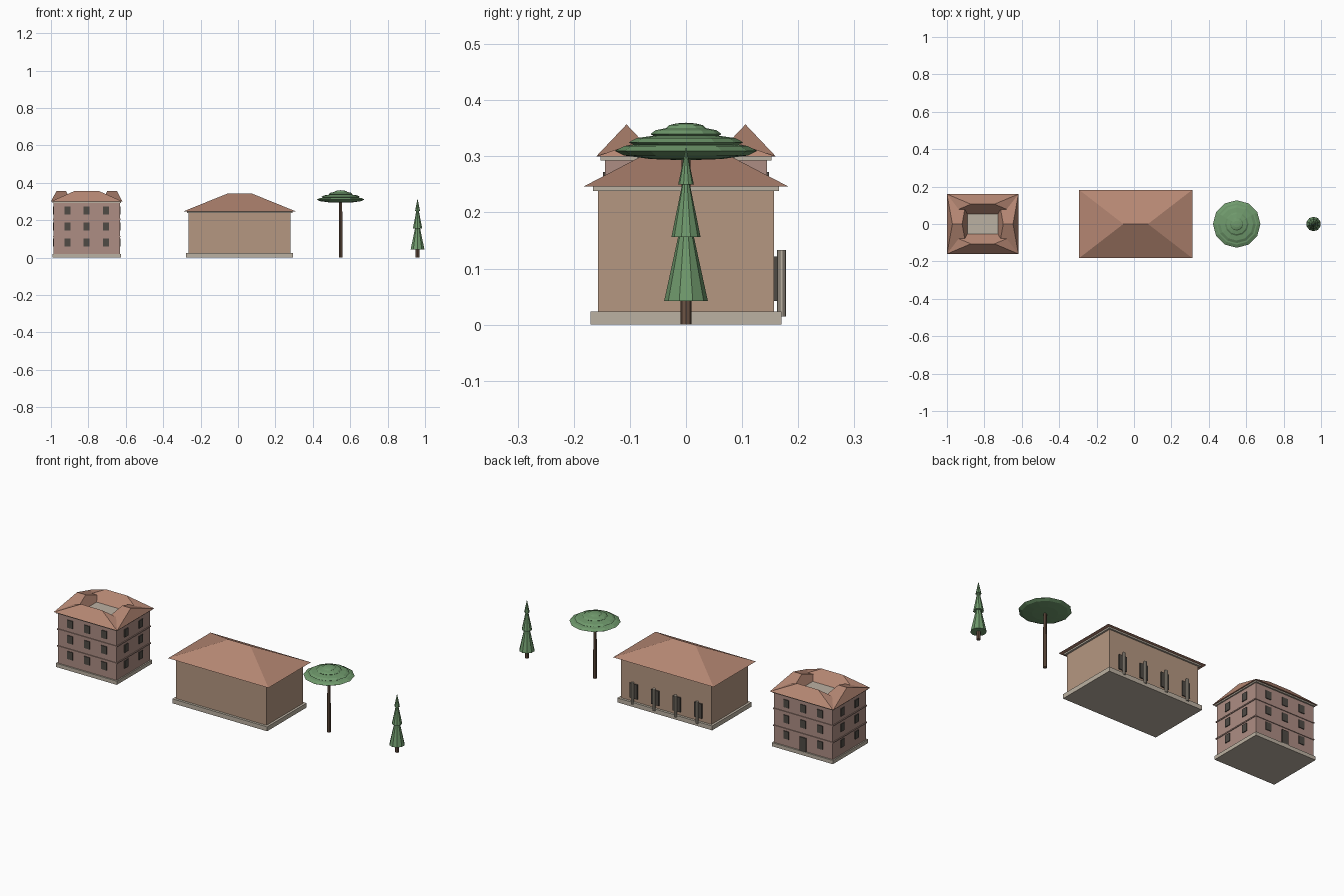
import bpy, bmesh, math

if "Cube" in bpy.data.objects:
    bpy.data.objects.remove(bpy.data.objects["Cube"])


def material(name, color):
    m = bpy.data.materials.new(name)
    m.diffuse_color = (*color, 1)
    m.use_nodes = True
    m.node_tree.nodes["Principled BSDF"].inputs["Base Color"].default_value = m.diffuse_color
    return m


ROOF = material("roof_tile", (0.46, 0.24, 0.17))
OCHRE = material("ochre_plaster", (0.46, 0.31, 0.22))
PINK = material("pink_plaster", (0.42, 0.27, 0.23))
STONE = material("pale_stone", (0.50, 0.44, 0.36))
DARK = material("dark_opening", (0.08, 0.07, 0.06))
BARK = material("bark", (0.15, 0.09, 0.06))
LEAF = material("foliage", (0.16, 0.32, 0.15))


def finish(name, bm, mat):
    bmesh.ops.recalc_face_normals(bm, faces=bm.faces)
    me = bpy.data.meshes.new(name)
    bm.to_mesh(me)
    bm.free()
    me.materials.append(mat)
    ob = bpy.data.objects.new(name, me)
    bpy.context.collection.objects.link(ob)
    return ob


def box(name, cx, cy, hx, hy, z0, z1, mat):
    bm = bmesh.new()
    bmesh.ops.create_cube(bm, size=2)
    for v in bm.verts:
        v.co = (cx + v.co.x * hx, cy + v.co.y * hy, (z0 + z1) / 2 + v.co.z * (z1 - z0) / 2)
    return finish(name, bm, mat)


def cone(name, cx, cy, r1, r2, z0, z1, sides, mat):
    bm = bmesh.new()
    bmesh.ops.create_cone(bm, cap_ends=True, segments=sides, radius1=r1, radius2=r2, depth=z1 - z0)
    bmesh.ops.remove_doubles(bm, verts=bm.verts, dist=1e-5)
    bmesh.ops.translate(bm, verts=bm.verts, vec=(cx, cy, (z0 + z1) / 2))
    return finish(name, bm, mat)


def hip_roof(name, cx, cy, hx, hy, ridge, z0, z1, mat):
    """Rectangle of eaves rising to a ridge along x of half-length ridge."""
    bm = bmesh.new()
    e = [bm.verts.new((cx + sx * hx, cy + sy * hy, z0))
         for sx, sy in ((-1, -1), (1, -1), (1, 1), (-1, 1))]
    a, b = (bm.verts.new((cx + s * ridge, cy, z1)) for s in (-1, 1))
    for f in ((e[0], e[1], b, a), (e[1], e[2], b), (e[2], e[3], a, b), (e[3], e[0], a), e[::-1]):
        bm.faces.new(f)
    return finish(name, bm, mat)


# Courtyard house: body, base, string courses, cornice
PX, HX, HY = -0.809, 0.177, 0.144
box("house_plinth", PX, 0, 0.184, 0.152, 0, 0.02, STONE)
box("house_walls", PX, 0, HX, HY, 0.02, 0.295, PINK)
for z in (0.113, 0.205):
    box("house_string_course", PX, 0, HX + 0.004, HY + 0.004, z - 0.003, z + 0.003, PINK)
box("house_cornice", PX, 0, 0.184, 0.152, 0.293, 0.3, STONE)
box("courtyard_floor", PX, 0, 0.082, 0.055, 0.296, 0.302, STONE)

# Four hipped wings around the courtyard
for s in (-1, 1):
    hip_roof("long_wing_roof", PX, s * 0.106, 0.191, 0.054, 0.063, 0.3, 0.357, ROOF)
    hip_roof("short_wing_roof", PX + s * 0.136, 0, 0.055, 0.16, 0.026, 0.3, 0.355, ROOF)

# House windows on all four sides, and a back door
for row, z in enumerate((0.08, 0.167, 0.251)):
    for s in (-1, 1):
        for dx in (-0.102, 0, 0.102):
            if s == 1 and row == 0 and dx == 0:
                continue
            box("house_window", PX + dx, s * HY, 0.016, 0.004, z - 0.021, z + 0.021, DARK)
        for dy in (-0.062, 0.062):
            box("house_side_window", PX + s * HX, dy, 0.004, 0.016, z - 0.021, z + 0.021, DARK)
box("house_door", PX, HY, 0.019, 0.006, 0.02, 0.095, DARK)

# Long hall
LX = 0.009
box("hall_plinth", LX, 0, 0.286, 0.17, 0, 0.024, STONE)
box("hall_walls", LX, 0, 0.273, 0.157, 0.024, 0.24, OCHRE)
box("hall_cornice", LX, 0, 0.283, 0.166, 0.238, 0.246, STONE)
hip_roof("hall_roof", LX, 0, 0.303, 0.183, 0.066, 0.246, 0.342, ROOF)

# Niches with columns along the back of the hall
for i in range(4):
    x = LX + (i - 1.5) * 0.13
    box("hall_niche", x, 0.158, 0.023, 0.005, 0.042, 0.122, DARK)
    cone("hall_column", x, 0.17, 0.008, 0.008, 0.015, 0.133, 10, STONE)

# Umbrella pine: trunk and stacked flattened crowns
TX = 0.549
cone("umbrella_trunk", TX, 0, 0.01, 0.008, 0, 0.305, 8, BARK)
for r, h, z in ((0.127, 0.017, 0.31), (0.102, 0.015, 0.325), (0.063, 0.013, 0.34), (0.035, 0.009, 0.351)):
    bm = bmesh.new()
    bmesh.ops.create_uvsphere(bm, u_segments=12, v_segments=6, radius=1)
    for v in bm.verts:
        v.co = (TX + v.co.x * r, v.co.y * r, z + v.co.z * h)
    finish("umbrella_crown", bm, LEAF)

# Narrow conifer: trunk and three tapering tiers
CX = 0.96
cone("conifer_trunk", CX, 0, 0.01, 0.01, 0, 0.05, 8, BARK)
for r1, r2, z0, z1 in ((0.039, 0.009, 0.042, 0.18), (0.026, 0.004, 0.156, 0.265), (0.014, 0, 0.25, 0.317)):
    cone("conifer_tier", CX, 0, r1, r2, z0, z1, 10, LEAF)
